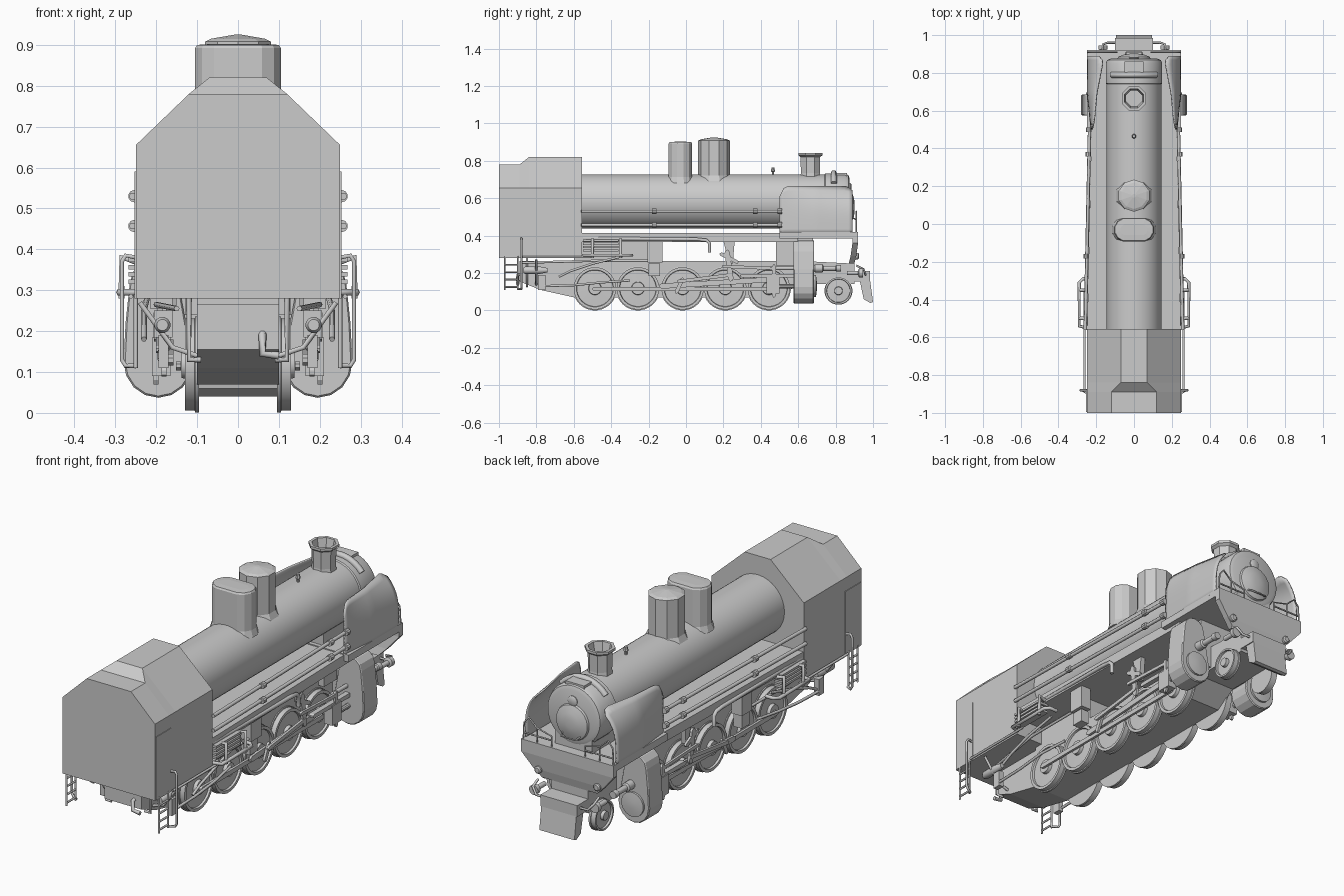
import bpy, bmesh, math
from math import sin, cos, pi
from mathutils import Vector

if "Cube" in bpy.data.objects:
    bpy.data.objects.remove(bpy.data.objects["Cube"])


def make(name, rings, mirror=False, smooth=False, cap=True):
    """Skin a list of equal-length closed rings (world coordinates)."""
    bm = bmesh.new()
    vs = [[bm.verts.new(p) for p in r] for r in rings]
    n = len(rings[0])
    for a, b in zip(vs, vs[1:]):
        for i in range(n):
            j = (i + 1) % n
            bm.faces.new((a[i], a[j], b[j], b[i]))
    if cap:
        bm.faces.new(vs[0])
        bm.faces.new(vs[-1])
    bmesh.ops.recalc_face_normals(bm, faces=bm.faces)
    me = bpy.data.meshes.new(name)
    bm.to_mesh(me)
    bm.free()
    ob = bpy.data.objects.new(name, me)
    bpy.context.collection.objects.link(ob)
    if smooth:
        bpy.ops.object.select_all(action='DESELECT')
        ob.select_set(True)
        bpy.context.view_layer.objects.active = ob
        bpy.ops.object.shade_smooth_by_angle(angle=math.radians(35))
    if mirror:
        ob.modifiers.new("Mirror", 'MIRROR')
    return ob


def box(name, x0, x1, y0, y1, z0, z1, mirror=False):
    return make(name, [[(x0, y0, z), (x1, y0, z), (x1, y1, z), (x0, y1, z)] for z in (z0, z1)], mirror)


def lathe(name, prof, c, axis='Z', n=24, mirror=False, smooth=True, sx=0):
    """prof: (radius, offset) along axis; sx stretches the ring sideways into a stadium."""
    rings = []
    for r, t in prof:
        ring = []
        for i in range(n):
            a = 2 * pi * (i + .5) / n
            u, v = r * cos(a), r * sin(a)
            u += sx * (1 if u > 0 else -1)
            d = {'X': (t, u, v), 'Y': (u, t, v), 'Z': (u, v, t)}[axis]
            ring.append([c[k] + d[k] for k in range(3)])
        rings.append(ring)
    return make(name, rings, mirror, smooth)


def prism_x(name, yz, x0, x1, mirror=False):
    return make(name, [[(x, y, z) for y, z in yz] for x in (x0, x1)], mirror)


def tubes(name, paths, r=.006, mirror=True):
    cu = bpy.data.curves.new(name, 'CURVE')
    cu.dimensions = '3D'
    cu.bevel_depth = r
    cu.bevel_resolution = 1
    cu.use_fill_caps = True
    for pts in paths:
        for s in ((1, -1) if mirror else (1,)):
            sp = cu.splines.new('POLY')
            sp.points.add(len(pts) - 1)
            for p, q in zip(sp.points, pts):
                p.co = (q[0] * s, q[1], q[2], 1)
    bpy.context.collection.objects.link(bpy.data.objects.new(name, cu))


# Cab with lowered rear roof
make("cab", [[(-.25, y, .28), (-.25, y, .655), (-a, y, z), (a, y, z), (.25, y, .655), (.25, y, .28)]
             for y, a, z in ((-1, .12, .78), (-.89, .12, .78), (-.84, .07, .82), (-.555, .07, .82))])
box("cab_door", .249, .253, -.995, -.875, .28, .59, True)

# Boiler, smokebox and door
B = .582
lathe("boiler", [(.145, -.56), (.145, .74), (.15, .745), (.15, .85), (.142, .868), (.125, .875)],
      (0, 0, B), 'Y', 40)
lathe("smokebox_door", [(.09, .87), (.085, .885), (.05, .898), (.02, .902)], (0, 0, B - .03), 'Y', 24)
lathe("head_lamp", [(.022, .86), (.026, .88), (.018, .885)], (0, 0, .655), 'Y', 16)
tubes("door_rail", [[(-.05, .88, .50), (-.04, .91, .485), (.04, .91, .485), (.05, .88, .50)]], .004, False)
arc = [pi * (.22 + .56 * k / 10) for k in range(11)]
tubes("water_heater", [[(.153 * cos(a), .79, B + .153 * sin(a)) for a in arc]], .016, False)
box("heater_bracket", -.05, .05, .79, .86, .69, .735)

# Chimney and domes
lathe("chimney", [(.075, .69), (.058, .715), (.055, .735), (.057, .82), (.07, .83), (.07, .842),
                  (.055, .842), (.045, .80), (.045, .74)], (0, .665, 0), n=8, smooth=False)
lathe("sand_dome", [(.10, .69), (.085, .72), (.085, .908), (.07, .915), (.01, .925)], (0, .15, 0), n=10, smooth=False)
lathe("steam_dome", [(.076, .68), (.065, .712), (.065, .892), (.06, .90), (.03, .902)], (0, -.03, 0),
      n=12, sx=.042, smooth=False)
lathe("whistle", [(.006, .72), (.006, .74), (.012, .745), (.008, .765)], (0, .465, 0), n=8)

# Running boards, front deck and saddle
make("running_board", [[(-.248, -.56, z), (.248, -.56, z), (.225, .52, z), (.225, .6, z), (-.225, .6, z), (-.225, .52, z)]
                       for z in (.365, .415)])
box("front_deck", -.25, .25, .5, .915, .385, .42)
box("smokebox_saddle", -.1, .1, .52, .87, .41, .50)
make("front_apron", [[(-w, y0, z), (w, y0, z), (w, y1, z), (-w, y1, z)]
                     for w, y0, y1, z in ((.15, .87, .90, .25), (.19, .88, .91, .29), (.25, .89, .92, .36), (.25, .89, .92, .42))])

# Smoke deflectors: rounded plates leaning in to the smokebox
bm = bmesh.new()
N, M = 18, 10
g = []
for i in range(N + 1):
    u = i / N
    y = .5 + .39 * u
    top = .665
    for d in (.555 - y, y - .845):
        if d > 0:
            top -= .055 - math.sqrt(max(0, .055 ** 2 - d * d))
    row = []
    for j in range(M + 1):
        z = .41 + (top - .41) * j / M
        v = (z - .41) / .255
        x = .23 + .02 * min(1, u * 2) - (.01 + .08 * u) * v ** 4
        row.append(bm.verts.new((x, y, z)))
    g.append(row)
for i in range(N):
    for j in range(M):
        bm.faces.new((g[i][j], g[i + 1][j], g[i + 1][j + 1], g[i][j + 1])).smooth = True
me = bpy.data.meshes.new("smoke_deflector")
bm.to_mesh(me)
ob = bpy.data.objects.new("smoke_deflector", me)
bpy.context.collection.objects.link(ob)
ob.modifiers.new("Thickness", 'SOLIDIFY').thickness = .008
ob.modifiers.new("Mirror", 'MIRROR')

# Long side pipes with joints
for k, z in enumerate((.53, .457)):
    tubes(f"side_pipe_{k}", [[(.258, -.56, z), (.235, .51, z)]], .009)
    for y in (-.17, .37, .5):
        lathe(f"pipe_joint_{k}", [(.015, -.012), (.015, .012)], (.25 - .022 * y, y, z), 'Y', 10, True)

# Main frame and ash pan
prism_x("frame", [(-.89, .155), (-.78, .11), (-.6, .07), (.5, .07), (.6, .14), (.9, .14), (.9, .25), (.6, .265), (-.89, .265)], -.1, .1)
box("firebox", -.1, .1, -.6, -.2, .25, .4)
box("frame_hangers", .06, .13, .48, .58, .24, .39, True)
box("cylinder_saddle", -.16, .16, .59, .68, .15, .39)

# Wheels with raised tyres and hubs
def wheel(name, y, r):
    lathe(name, [(r, .095), (r, .105), (r * .96, .106), (r * .96, .13), (r * .84, .13), (r * .82, .12), (r * .3, .122),
                 (r * .28, .138), (.004, .138)], (0, y, r + (.03 if r < .1 else 0)), 'X', 28, True)
for k, y in enumerate((-.487, -.257, -.018, .21, .443)):
    wheel(f"driving_wheel_{k}", y, .118)
wheel("pilot_wheel", .815, .075)

# Cylinder blocks: wide lower bore, narrower valve chest above
def outline(y, s):
    low = [(.195 + .085 * s * cos(a), y, .125 + .088 * s * sin(a)) for a in [pi + k * pi / 8 for k in range(9)]]
    high = [(.205 + .06 * s * cos(a), y, .315 + .06 * s * sin(a)) for a in [k * pi / 6 for k in range(7)]]
    return low + [(.195 + .08 * s, y, .22)] + high
make("cylinder", [outline(y, s) for y, s in ((.575, .95), (.58, 1), (.68, 1), (.685, .95))], True)
lathe("cylinder_cover", [(.06, .68), (.06, .695), (.02, .70)], (.195, 0, .13), 'Y', 16, True)
lathe("valve_spindle", [(.010, .45), (.010, .68), (.022, .69), (.022, .73), (.014, .735), (.014, .80), (.018, .805),
                        (.018, .83)], (.185, 0, .225), 'Y', 12, True)

# Rods and valve gear
def rod(name, x, a, b, w, t=.012):
    a, b = Vector(a), Vector(b)
    d = (b - a).normalized() * w
    q = Vector((-d.y, d.x))
    prism_x(name, [a - d + q * .4, a + q, b + q, b + d + q * .4, b + d - q * .4, b - q, a - q, a - d - q * .4], x, x + t, True)
rod("coupling_rod", .14, (-.49, .115), (.445, .115), .011)
rod("connecting_rod", .158, (-.13, .13), (.45, .165), .014)
rod("return_crank", .175, (-.05, .10), (-.02, .165), .01)
rod("eccentric_rod", .188, (-.04, .155), (.24, .19), .009)
rod("expansion_link", .185, (.24, .17), (.22, .31), .014)
rod("radius_rod", .195, (.2, .235), (.46, .225), .008)
rod("combination_lever", .195, (.47, .235), (.47, .08), .01)
rod("lifting_arm", .185, (.19, .3), (.27, .26), .01)
rod("slide_bar", .18, (.3, .185), (.58, .185), .01, .025)
box("crosshead", .165, .21, .43, .50, .09, .185, True)
lathe("piston_rod", [(.012, .46), (.012, .6)], (.195, 0, .13), 'Y', 10, True)
prism_x("gear_bracket", [(.20, .37), (.26, .37), (.25, .25), (.23, .25)], .15, .175, True)

# Air pumps, coolers and pipework
box("pump_body", .16, .215, -.205, -.125, .255, .37, True)
box("pump_base", .16, .205, -.20, -.14, .185, .25, True)
for z in (.315, .333, .351, .369):
    box("cooler_fin", .225, .268, -.55, -.36, z, z + .011, True)
tubes("steam_pipe", [[(.24, -.55, .385), (.24, .06, .38), (.24, .11, .375), (.24, .125, .36), (.24, .125, .31)]], .01)
tubes("cooler_pipe", [[(.25, -.55, .295), (.29, -.54, .295), (.29, -.31, .295), (.27, -.29, .295), (.23, -.29, .295)],
                      [(.25, -.5, .37), (.285, -.5, .38), (.285, -.5, .28)], [(.25, -.35, .37), (.285, -.35, .38), (.285, -.35, .28)]], .009)
tubes("brake_pipe", [[(.15, -.88, .255), (.2, -.5, .265), (.2, -.16, .265)],
                     [(.19, -.76, .13), (.19, -.6, .135), (.19, -.45, .15), (.17, -.3, .16)],
                     [(.24, -.8, .27), (.16, -.8, .16), (.1, -.8, .14)], [(.23, -.68, .18), (.23, -.62, .21), (.23, -.5, .25), (.22, -.34, .29)],
                     [(.12, -.85, .28), (.12, -.85, .13), (.09, -.85, .13)]], .007)
tubes("rear_hose", [[(.06, -.86, .20), (.06, -.9, .19), (.06, -.9, .145), (.10, -.9, .14)]], .01, False)
lathe("injector", [(.014, -.87), (.02, -.86), (.02, -.78), (.012, -.74)], (.185, 0, .215), 'Y', 12, True)
box("injector_body", .17, .195, -.79, -.75, .11, .19, True)

# Cab steps and handrails
tubes("cab_ladder", [[(.25, y, .29), (.25, y, .11)] for y in (-.97, -.90)]
      + [[(.25, -.97, z), (.25, -.90, z)] for z in (.125, .165, .205, .245)], .005)
tubes("cab_handrail", [[(.25, -.88, .38), (.275, -.88, .385), (.284, -.88, .37), (.284, -.88, .13), (.275, -.88, .115),
                        (.25, -.895, .115)], [(.262, -.88, .285), (.262, -.5, .285)]], .006)

# Pilot beam, plough, buffers and front lamps
box("pilot_beam", -.1, .1, .89, .985, .155, .21)
prism_x("plough", [(.93, .155), (.985, .155), (1, .045), (.985, .04), (.95, .06)], -.095, .095)
lathe("buffer", [(.012, .86), (.012, .92), (.024, .925), (.024, .945)], (.165, 0, .20), 'Y', 14, True)
lathe("marker_lamp", [(.016, .89), (.018, .92), (.012, .925)], (.16, 0, .29), 'Y', 12, True)
tubes("front_pipe", [[(.09, .96, .19), (.14, .96, .19), (.165, .95, .22), (.165, .91, .24)]], .006)

# Front deck railing
tubes("front_railing", [[(.09, .91, .41), (.09, .91, .47), (.17, .91, .49), (.215, .91, .53), (.24, .91, .50), (.245, .91, .41)],
                        [(.17, .91, .41), (.17, .91, .49)], [(.09, .91, .45), (.245, .91, .45)]], .004)
